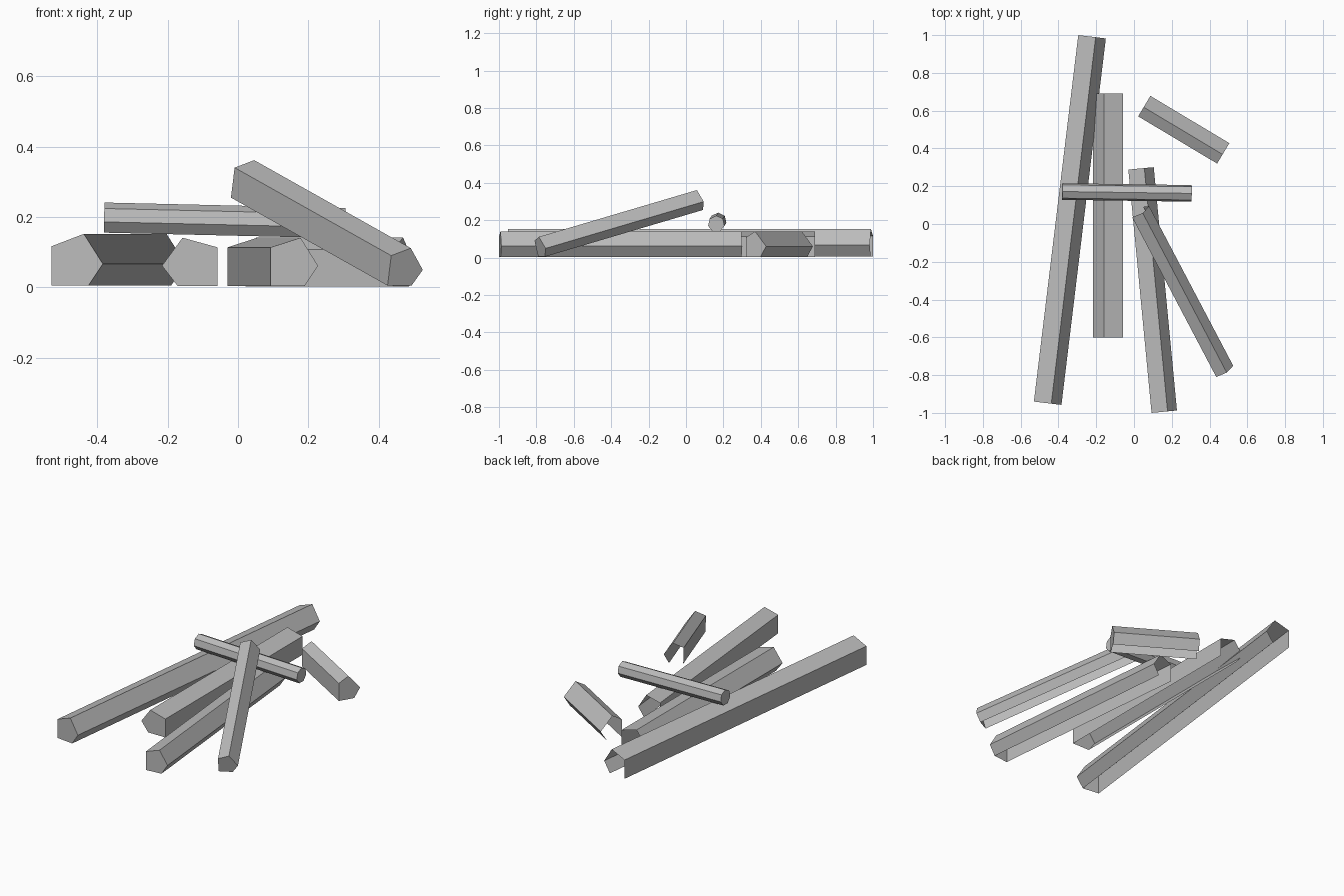
import bpy
import bmesh
import math
from mathutils import Vector

cube = bpy.data.objects.get("Cube")
if cube:
    bpy.data.objects.remove(cube)

grey = bpy.data.materials.new("plain_grey")
grey.use_nodes = True
colour = (0.5, 0.5, 0.5, 1)
grey.diffuse_color = colour
grey.node_tree.nodes["Principled BSDF"].inputs["Base Color"].default_value = colour


def split_section(width, height, peak=0.63, side=0.76, mirror=False):
    """Five-sided section: flat base, upright side, ridge and pointed side."""
    points = [(0, 0), (0.72, 0), (1, 0.42), (peak, 1), (0, side)]
    points = [(u * width, v * height) for u, v in points]
    if mirror:
        points = [(-u, v) for u, v in reversed(points)]
    return points


def make_log(name, section, start, end, closed=False):
    """Sweep a section from start to end; open logs lack base and rear cap."""
    start, end = Vector(start), Vector(end)
    along = (end - start).normalized()
    right = along.cross(Vector((0, 0, 1))).normalized()
    up = right.cross(along)
    bm = bmesh.new()
    rings = [[bm.verts.new(p + right * u + up * v) for u, v in section]
             for p in (start, end)]
    front, back = rings
    bm.faces.new(front)
    if closed:
        bm.faces.new(reversed(back))
    count = len(section)
    for i in range(count):
        j = (i + 1) % count
        on_base = section[i][1] == 0 and section[j][1] == 0
        if closed or not on_base:
            bm.faces.new((front[i], back[i], back[j], front[j]))
    mesh = bpy.data.meshes.new(name)
    bm.to_mesh(mesh)
    bm.free()
    mesh.materials.append(grey)
    obj = bpy.data.objects.new(name, mesh)
    bpy.context.collection.objects.link(obj)


# Logs lying on the ground
make_log("long_log", split_section(0.147, 0.147),
         (-0.53, -0.94, 0.005), (-0.295, 1.0, 0.005))
make_log("middle_log", split_section(0.158, 0.137, side=0.8, mirror=True),
         (-0.058, -0.6, 0.004), (-0.058, 0.69, 0.004))
make_log("right_log", split_section(0.135, 0.137, side=0.8),
         (0.093, -1.0, 0.004), (-0.03, 0.288, 0.004))
make_log("short_log", split_section(0.126, 0.138, peak=0.45),
         (0.44, 0.32, 0.003), (0.022, 0.57, 0.003))

# Log leaning on the pile
make_log("leaning_log", split_section(0.107, 0.11, peak=0.56, side=0.8),
         (0.425, -0.79, 0.005), (-0.02, 0.055, 0.255))

# Thin round stick lying across the top
sides = 7
radius = 0.045
angles = [-math.pi / 2 + math.tau * (i + 0.5) / sides for i in range(sides)]
make_log("cross_stick",
         [(radius * math.cos(a), radius * math.sin(a)) for a in angles],
         (0.305, 0.162, 0.18), (-0.38, 0.172, 0.196), closed=True)
